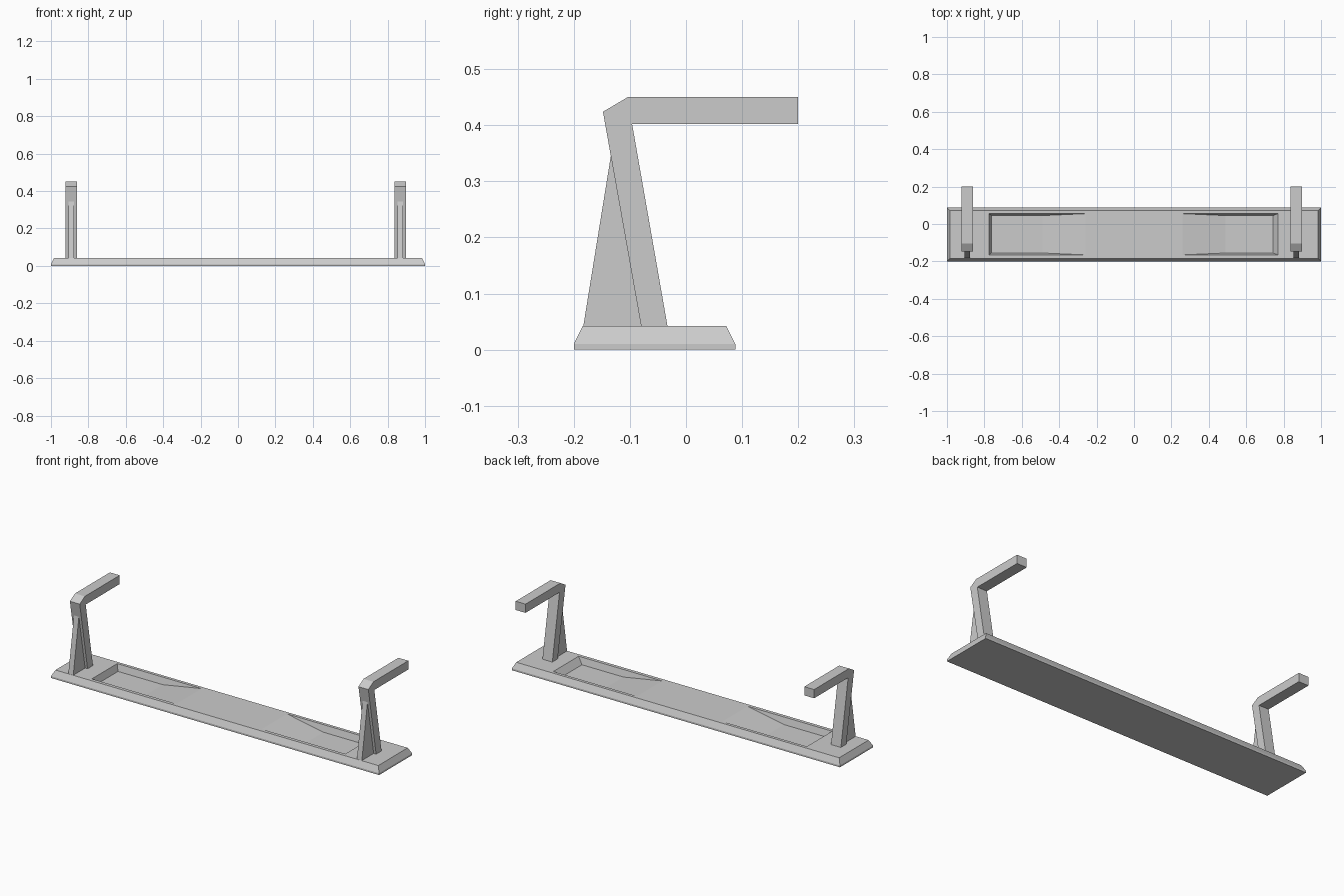
import bpy
import bmesh

if "Cube" in bpy.data.objects:
    bpy.data.objects.remove(bpy.data.objects["Cube"], do_unlink=True)

grey = bpy.data.materials.new("plain_grey")
grey.use_nodes = True
colour = (0.6, 0.6, 0.6, 1)
grey.diffuse_color = colour
grey.node_tree.nodes["Principled BSDF"].inputs["Base Color"].default_value = colour


def loft(name, rings):
    """Join equal-length rings of points into a closed solid."""
    bm = bmesh.new()
    loops = [[bm.verts.new(p) for p in ring] for ring in rings]
    for a, b in zip(loops, loops[1:]):
        for i in range(len(a)):
            j = (i + 1) % len(a)
            bm.faces.new((a[i], a[j], b[j], b[i]))
    bm.faces.new(loops[0])
    bm.faces.new(loops[-1])
    bmesh.ops.recalc_face_normals(bm, faces=bm.faces)
    mesh = bpy.data.meshes.new(name)
    bm.to_mesh(mesh)
    bm.free()
    mesh.materials.append(grey)
    obj = bpy.data.objects.new(name, mesh)
    bpy.context.collection.objects.link(obj)
    return obj


def rect(x0, x1, y0, y1, z):
    return [(x0, y0, z), (x1, y0, z), (x1, y1, z), (x0, y1, z)]


def slab(name, profile, x, half_width):
    """Extrude a side (y, z) profile across x."""
    return loft(name, [[(x + s * half_width, y, z) for y, z in profile] for s in (-1, 1)])


# Bevelled base plate
TOP, FLOOR = 0.042, 0.006
BEVEL = 0.016
base = loft("base", [
    rect(-1, 1, -0.2, 0.088, 0),
    rect(-1, 1, -0.2, 0.088, 0.01),
    rect(-1 + BEVEL, 1 - BEVEL, -0.2 + BEVEL, 0.088 - BEVEL, TOP),
])

# Two recesses, deep at the ends and ramping up to the flush middle
recesses = {
    "left": ((0.26, 0.77), (0.49, 0.743)),
    "right": ((-0.775, -0.26), (-0.763, -0.49)),
}
for side, (rim_x, floor_x) in recesses.items():
    rim = rect(*rim_x, -0.165, 0.055, TOP)
    floor = rect(*floor_x, -0.155, 0.045, FLOOR)
    # carry the sloped walls a little above the plate for a clean cut
    above = [tuple(r + (r - f) * 0.3 for r, f in zip(p, q)) for p, q in zip(rim, floor)]
    cutter = loft(side + "_recess_cutter", [floor, above])
    cutter.hide_render = True
    cutter.hide_set(True)
    cut = base.modifiers.new(side + "_recess", "BOOLEAN")
    cut.operation = "DIFFERENCE"
    cut.solver = "EXACT"
    cut.object = cutter

# Apply the cuts and discard the cutters
depsgraph = bpy.context.evaluated_depsgraph_get()
base_mesh = bpy.data.meshes.new_from_object(base.evaluated_get(depsgraph))
base.modifiers.clear()
base.data = base_mesh
for side in recesses:
    bpy.data.objects.remove(bpy.data.objects[side + "_recess_cutter"], do_unlink=True)

# Leaning posts with a backward arm, each braced by a thin front fin
arm_profile = [(-0.08, TOP), (-0.033, TOP), (-0.096, 0.402), (0.2, 0.402),
               (0.2, 0.45), (-0.104, 0.45), (-0.148, 0.424)]
fin_profile = [(-0.183, TOP), (-0.07, TOP), (-0.134, 0.345)]
for side, x in (("left", 0.868), ("right", -0.891)):
    slab(side + "_post_and_arm", arm_profile, x, 0.03)
    slab(side + "_fin", fin_profile, x, 0.015)
